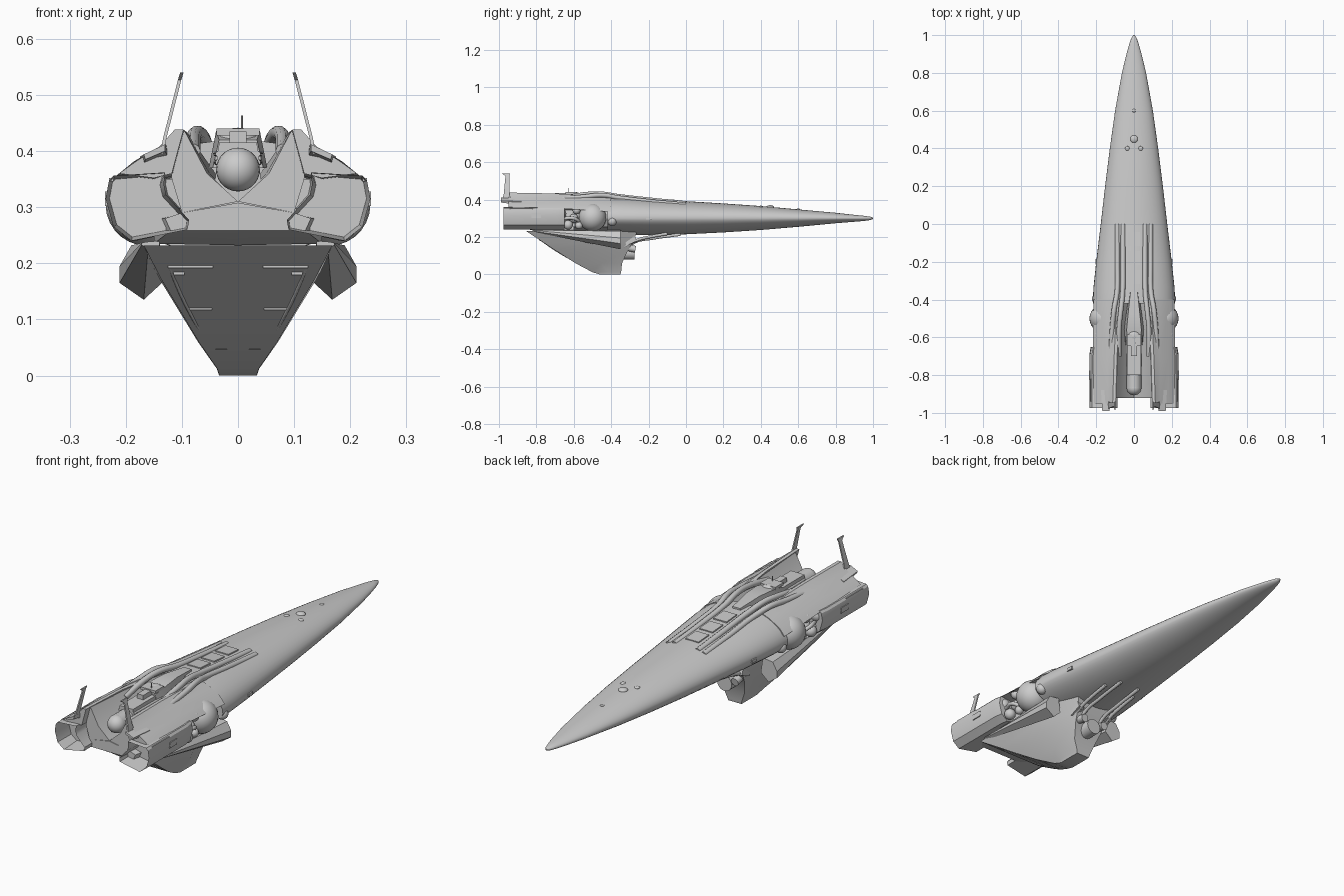
import bpy, bmesh, math
from mathutils import Vector, Matrix

if "Cube" in bpy.data.objects:
    bpy.data.objects.remove(bpy.data.objects["Cube"])

grey = bpy.data.materials.new("hull_grey")
grey.diffuse_color = (0.6, 0.6, 0.6, 1)
grey.use_nodes = True
grey.node_tree.nodes["Principled BSDF"].inputs["Base Color"].default_value = grey.diffuse_color


def finish(name, bm, mirror=False):
    bmesh.ops.recalc_face_normals(bm, faces=bm.faces)
    me = bpy.data.meshes.new(name)
    bm.to_mesh(me)
    bm.free()
    me.materials.append(grey)
    ob = bpy.data.objects.new(name, me)
    bpy.context.collection.objects.link(ob)
    if mirror:
        ob.modifiers.new("mirror", 'MIRROR').use_mirror_merge = False
    return ob


def loft(name, sections, mirror=False, hollow=0.0):
    """Skin closed rings of 3D points; hollow insets and sinks the last cap."""
    bm = bmesh.new()
    rings = [[bm.verts.new(p) for p in s] for s in sections]
    n = len(rings[0])
    for a, b in zip(rings, rings[1:]):
        for i in range(n):
            j = (i + 1) % n
            bm.faces.new((a[i], a[j], b[j], b[i]))
    bm.faces.new(rings[0])
    cap = bm.faces.new(rings[-1])
    bmesh.ops.recalc_face_normals(bm, faces=bm.faces)
    if hollow:
        bmesh.ops.inset_region(bm, faces=[cap], thickness=0.007)
        for v in cap.verts:
            v.co.y += hollow
    return finish(name, bm, mirror)


def at(y, pts, sx=1.0):
    return [(x * sx, y, z) for x, z in pts]


def box(name, c, s, mirror=False, tilt=0.0):
    bm = bmesh.new()
    m = Matrix.Translation(c) @ Matrix.Rotation(tilt, 4, 'X') @ Matrix.Diagonal((*s, 1))
    bmesh.ops.create_cube(bm, size=1, matrix=m)
    return finish(name, bm, mirror)


def ball(name, c, r, mirror=False, scale=(1, 1, 1)):
    bm = bmesh.new()
    m = Matrix.Translation(c) @ Matrix.Diagonal((*scale, 1))
    bmesh.ops.create_uvsphere(bm, u_segments=24, v_segments=14, radius=r, matrix=m)
    return finish(name, bm, mirror)


def rod(name, a, b, r, mirror=False):
    a, b = Vector(a), Vector(b)
    bm = bmesh.new()
    m = Matrix.Translation((a + b) / 2) @ (b - a).to_track_quat('Z', 'Y').to_matrix().to_4x4()
    bmesh.ops.create_cone(bm, cap_ends=True, segments=20, radius1=r, radius2=r,
                          depth=(b - a).length, matrix=m)
    return finish(name, bm, mirror)


def pipe(name, pts, r):
    for side in (-1, 1):
        cu = bpy.data.curves.new(name, 'CURVE')
        cu.dimensions, cu.bevel_depth, cu.bevel_resolution = '3D', r, 3
        cu.use_fill_caps = True
        sp = cu.splines.new('BEZIER')
        sp.bezier_points.add(len(pts) - 1)
        for bp, (x, y, z) in zip(sp.bezier_points, pts):
            bp.co = (x * side, y, z)
            bp.handle_left_type = bp.handle_right_type = 'AUTO'
        cu.materials.append(grey)
        bpy.context.collection.objects.link(bpy.data.objects.new(name, cu))


# Main hull: y, half width, top, bottom; edge line at z 0.30
stations = [(1, .004, .304, .296), (.985, .014, .309, .291), (.95, .026, .314, .286),
            (.9, .040, .319, .282), (.8, .064, .330, .274), (.6, .100, .348, .255),
            (.4, .128, .366, .238), (.2, .153, .380, .225), (0, .176, .392, .215),
            (-.2, .200, .405, .210), (-.34, .215, .417, .210), (-.42, .218, .420, .212)]


def hull_ring(y, w, top, bot):
    ring = []
    for i in range(40):
        a = 2 * math.pi * i / 40
        c, s = math.cos(a), math.sin(a)
        e = 1.0 if s >= 0 else 1.15
        h = top - .30 if s >= 0 else .30 - bot
        ring.append((w * math.copysign(abs(c) ** e, c), y,
                     .30 + h * math.copysign(abs(s) ** e, s)))
    return ring


loft("main_hull", [hull_ring(*s) for s in stations])

# Rear deck and inner core behind the hull
core = [(.0, .32), (.09, .35), (.16, .35), (.165, .30), (.14, .255), (.0, .235)]
loft("rear_core", [at(-.40, core), at(-.66, core)], True)
floor = [(0, .308), (.10, .29), (.13, .28), (.12, .258), (0, .258)]
low = [(0, .308), (.10, .29), (.15, .28), (.15, .235), (0, .232)]
loft("rear_floor", [at(-.60, low), at(-.80, low), at(-.92, floor)], True)

# Sloped trough walls
loft("trough_wall", [
    at(-.40, [(0, .31), (.04, .36), (.075, .41), (.10, .40), (.115, .35), (.10, .29)]),
    at(-.70, [(0, .31), (.05, .36), (.088, .428), (.115, .405), (.118, .35), (.10, .29)]),
    at(-.92, [(0, .31), (.055, .36), (.095, .436), (.122, .405), (.118, .35), (.10, .29)])], True)

# Upper shoulder shell and tail tips
loft("shoulder_shell", [
    at(-.40, [(.214, .335), (.19, .365), (.14, .395), (.09, .414), (.07, .41), (.09, .36), (.15, .335)]),
    at(-.70, [(.218, .355), (.185, .382), (.14, .405), (.105, .433), (.09, .433), (.105, .36), (.15, .345)]),
    at(-.95, [(.212, .360), (.18, .383), (.14, .408), (.113, .438), (.097, .438), (.118, .36), (.15, .352)])], True)
loft("tail_tip", [at(-.88, [(.125, .412), (.175, .390), (.17, .37), (.12, .38)]),
                  at(-.99, [(.130, .412), (.168, .394), (.165, .385), (.13, .40)])], True)

# Engine pods with open backs
pod = [(.236, .315), (.23, .347), (.222, .356), (.13, .362), (.132, .34), (.128, .322),
       (.087, .277), (.09, .260), (.19, .240), (.222, .265)]
loft("engine_pod", [at(-.65, pod, .97), at(-.69, pod), at(-.975, pod)], True, .09)
box("pod_side_plate", (.234, -.80, .315), (.006, .05, .025), True)
box("pod_groove_plate", (.226, -.88, .349), (.008, .12, .006), True)

# Side tanks in the open bay
for y, z, x, r in [(-.5, .305, .162, .074), (-.67, .325, .19, .03), (-.585, .343, .19, .021),
                   (-.63, .265, .185, .025), (-.572, .262, .18, .02), (-.395, .285, .198, .025),
                   (-.60, .30, .175, .024), (-.66, .28, .18, .02)]:
    ball("side_tank", (x, y, z), r, True)
pipe("bay_pipe", [(.17, -.56, .275), (.20, -.60, .30), (.19, -.65, .30)], .009)

# Dorsal pipes, in pairs
pipe("inner_dorsal_pipe", [(.058, 0, .380), (.058, -.2, .400), (.06, -.36, .418),
                           (.07, -.46, .432), (.078, -.54, .428), (.08, -.70, .400)], .013)
pipe("outer_dorsal_pipe", [(.088, 0, .372), (.088, -.2, .391), (.09, -.36, .410),
                           (.105, -.45, .424), (.115, -.55, .415), (.12, -.66, .405)], .013)
for y, z in [(-.08, .397), (-.18, .404), (-.28, .412)]:
    box("dorsal_panel", (0, y, z), (.066, .075, .008), tilt=-.07)

# Bridge, dome, spine and rear capsule
bridge = [(-1, 0), (1, 0), (.75, 1), (-.75, 1)]
loft("bridge", [[(x * w, y, .37 + z * h) for x, z in bridge]
                for y, w, h in [(-.36, .025, .055), (-.48, .042, .068), (-.56, .052, .066), (-.64, .045, .05)]])
box("bridge_roof", (0, -.615, .434), (.076, .06, .012))
ball("bridge_dome", (0, -.595, .415), .038, scale=(1, 1, .7))
box("sensor_block", (.0, -.67, .425), (.03, .06, .02))
rod("sensor_mast", (.007, -.63, .42), (.007, -.63, .463), .0015)
loft("spine", [[(x * .045, y, .31 + z * .105) for x, z in bridge] for y in (-.60, -.80)])
rod("capsule_body", (0, -.78, .367), (0, -.868, .367), .039)
ball("capsule_end", (0, -.868, .367), .039)
for z in (.395, .38):
    rod("spine_rail", (.04, -.58, z), (.035, -.80, z), .005, True)

# Tail aerials
loft("tail_aerial", [[(x + dx, y, z) for dx, y in ((-.003, a), (.003, a), (.003, b), (-.003, b))]
                     for x, z, a, b in [(.136, .395, -.985, -.93), (.130, .425, -.975, -.945),
                                        (.104, .527, -.965, -.945), (.100, .540, -.985, -.94)]], True)

# Ventral keel: z, rear y, front y, rear half width, front half width
keel = [(0, -.46, -.35, .033, .033), (.012, -.50, -.347, .037, .036), (.06, -.59, -.342, .070, .055),
        (.13, -.70, -.31, .112, .075), (.17, -.76, -.285, .136, .085), (.232, -.855, -.26, .168, .10)]


def keel_ring(z, a, b, w, f):
    m = a + (b - a) * .55
    return [(-w, a, z), (w, a, z), (w * 1.02, m, z), (f, b, z), (-f, b, z), (-w * 1.02, m, z)]


loft("keel", [keel_ring(*k) for k in keel])

# Lit slots in the sloping rear of the keel
for x, z, w, h in [(.085, .196, .08, .008), (.105, .185, .02, .012), (.066, .124, .04, .015),
                   (.030, .097, .022, .008), (.022, .088, .012, .006), (.030, .051, .02, .009)]:
    y = -.50 - (z - .012) * 1.61
    box("keel_slot", (x, y + .006, z), (w, .02, h), True)
pipe("keel_frame", [(.125, -.80, .200), (.095, -.70, .13), (.045, -.55, .043)], .003)

# Stub wings beside the keel
stub = [(.14, .238), (.19, .232), (.211, .195), (.211, .165), (.168, .135), (.13, .17)]
tip = [(.14, .240), (.165, .238), (.172, .236), (.172, .232), (.16, .228), (.14, .23)]
loft("stub_wing", [at(-.82, tip), at(-.35, stub)], True)

# Forward keel equipment and belly pipes
rod("keel_turret", (.0, -.36, .115), (.0, -.275, .115), .036)
rod("keel_barrel", (.055, -.34, .15), (.055, -.27, .135), .018, True)
box("keel_bracket", (.08, -.30, .19), (.03, .06, .05), True, .4)
pipe("belly_pipe", [(.05, -.33, .13), (.05, -.27, .175), (.05, -.18, .193), (.05, -.03, .214)], .008)
pipe("outer_belly_pipe", [(.08, -.33, .15), (.08, -.26, .185), (.08, -.20, .200), (.08, -.10, .218)], .008)

# Small hull blisters
for x, y, z, r in [(0, .6, .348, .009), (0, .45, .361, .02), (.035, .4, .362, .012)]:
    ball("nose_blister", (x, y, z), r, x > 0, (1, 1, .5))
box("edge_lamp", (.199, -.2, .30), (.012, .03, .014), True)

# Smooth rounded parts, keep hard edges
bpy.ops.object.select_all(action='DESELECT')
for ob in bpy.context.scene.objects:
    if ob.type == 'MESH':
        ob.select_set(True)
        bpy.context.view_layer.objects.active = ob
bpy.ops.object.shade_smooth_by_angle(angle=math.radians(30))
